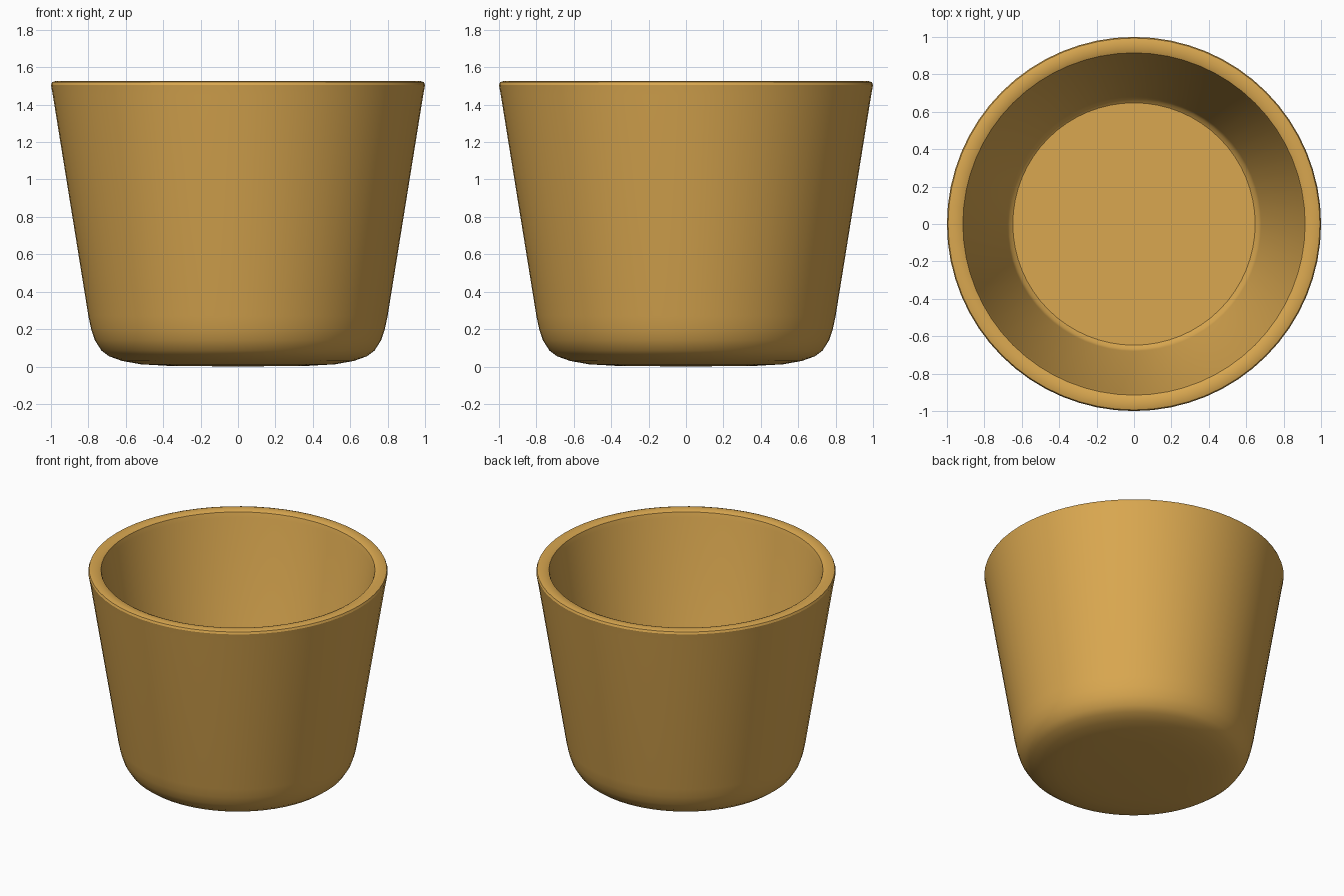
import bpy, bmesh, math

if "Cube" in bpy.data.objects:
    bpy.data.objects.remove(bpy.data.objects["Cube"])

SEGMENTS = 64

# Clay-coloured material
clay = bpy.data.materials.new("warm ochre")
clay.diffuse_color = (0.70, 0.39, 0.08, 1.0)
clay.use_nodes = True
clay.node_tree.nodes["Principled BSDF"].inputs["Base Color"].default_value = clay.diffuse_color

# Profile (radius, height): underside, outer wall, rolled rim, inner wall, floor
profile = [
    (0.0, 0.0), (0.38, 0.004), (0.52, 0.012), (0.62, 0.03), (0.69, 0.055),
    (0.73, 0.085), (0.765, 0.14), (0.785, 0.20), (0.80, 0.27),
    (0.99, 1.45), (1.0, 1.505), (0.994, 1.52), (0.975, 1.526),
    (0.935, 1.524), (0.915, 1.515), (0.905, 1.48),
    (0.68, 0.14), (0.668, 0.115), (0.648, 0.10), (0.0, 0.10),
]

# Lathe the profile into a cup
bm = bmesh.new()
verts = [bm.verts.new((r, 0, z)) for r, z in profile]
edges = [bm.edges.new(pair) for pair in zip(verts, verts[1:])]
bmesh.ops.spin(bm, geom=verts + edges, cent=(0, 0, 0), axis=(0, 0, 1),
               angle=2 * math.pi, steps=SEGMENTS, use_merge=False)
bmesh.ops.remove_doubles(bm, verts=bm.verts, dist=0.0005)
bmesh.ops.recalc_face_normals(bm, faces=bm.faces)
mesh = bpy.data.meshes.new("cup")
bm.to_mesh(mesh)
bm.free()
mesh.materials.append(clay)

cup = bpy.data.objects.new("cup", mesh)
bpy.context.collection.objects.link(cup)
bpy.context.view_layer.objects.active = cup
cup.select_set(True)
bpy.ops.object.shade_smooth_by_angle(angle=math.radians(30))
